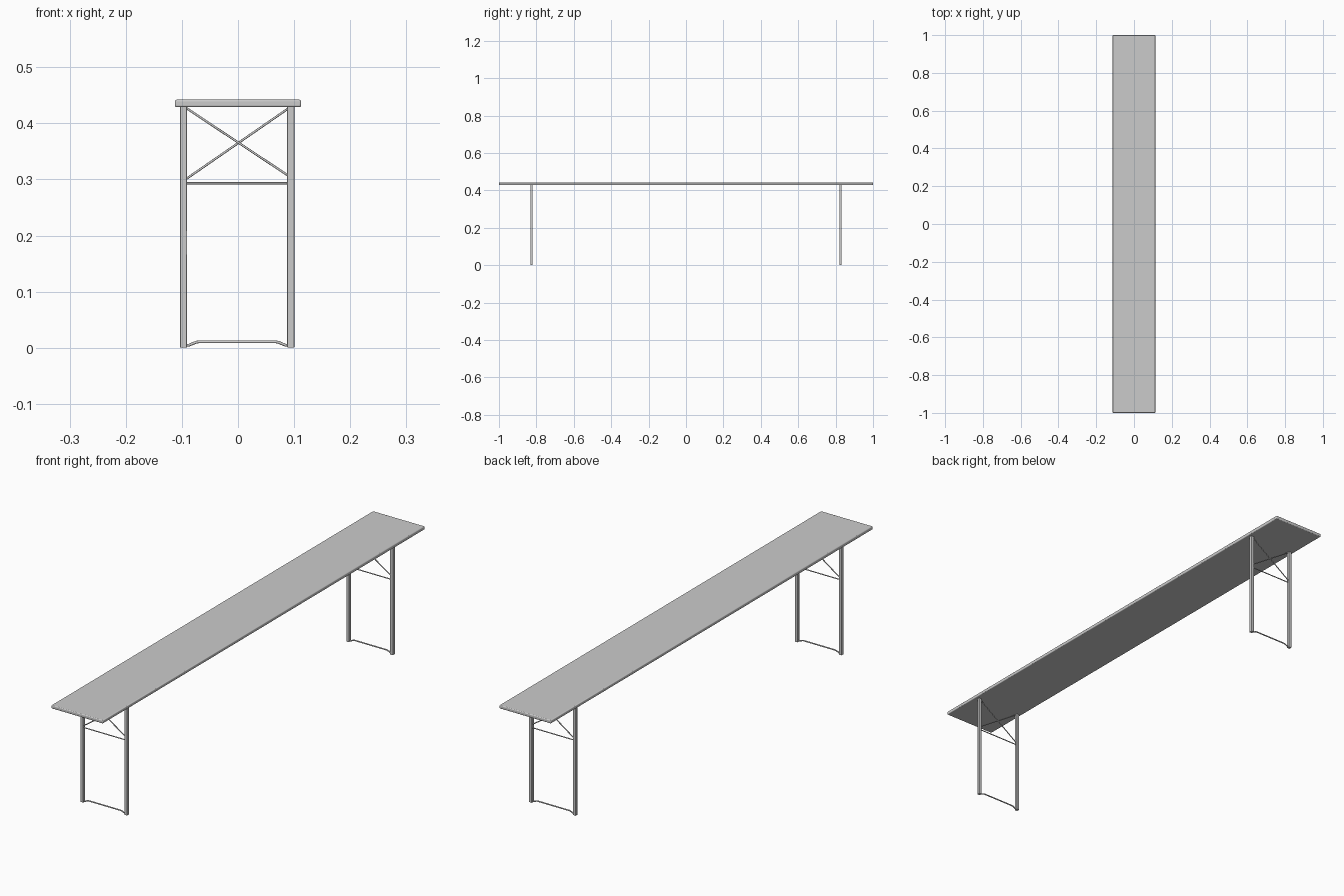
import bpy
from mathutils import Vector

if "Cube" in bpy.data.objects:
    bpy.data.objects.remove(bpy.data.objects["Cube"])


def smooth(ob):
    bpy.ops.object.select_all(action='DESELECT')
    ob.select_set(True)
    bpy.context.view_layer.objects.active = ob
    bpy.ops.object.shade_smooth_by_angle()


def box(name, lo, hi, bevel, segments=2):
    lo, hi = Vector(lo), Vector(hi)
    bpy.ops.mesh.primitive_cube_add(size=1, location=(lo + hi) / 2)
    ob = bpy.context.object
    ob.name = name
    ob.scale = hi - lo
    bpy.ops.object.transform_apply(location=False, rotation=False, scale=True)
    m = ob.modifiers.new("edge_rounding", 'BEVEL')
    m.width, m.segments = bevel, segments
    smooth(ob)
    return ob


def rod(name, points, radius):
    cu = bpy.data.curves.new(name, 'CURVE')
    cu.dimensions = '3D'
    cu.bevel_depth, cu.bevel_resolution = radius, 2
    cu.use_fill_caps = True
    sp = cu.splines.new('POLY')
    sp.points.add(len(points) - 1)
    for p, co in zip(sp.points, points):
        p.co = (*co, 1)
    sp.use_smooth = True
    ob = bpy.data.objects.new(name, cu)
    bpy.context.collection.objects.link(ob)
    return ob


# Seat plank with softened edges
box("seat", (-0.1125, -1, 0.429), (0.1125, 1, 0.442), 0.003, 3)

# Two folding leg frames
CX = -0.0015
for end, s in (("front", -1), ("back", 1)):
    y = s * 0.826
    for side, x in (("left", CX - 0.0955), ("right", CX + 0.0955)):
        box(f"{end}_{side}_leg", (x - 0.0063, y - 0.0065, 0),
            (x + 0.0063, y + 0.0065, 0.431), 0.0012)

    # Horizontal tie and crossed braces
    a, b = CX - 0.092, CX + 0.092
    rod(f"{end}_crossbar", [(a, y, 0.293), (b, y, 0.293)], 0.002)
    rod(f"{end}_brace_a", [(a, y - 0.001, 0.428), (b, y - 0.001, 0.306)], 0.002)
    rod(f"{end}_brace_b", [(a, y + 0.001, 0.300), (b, y + 0.001, 0.427)], 0.002)

    # Foot bar raised in the middle
    half = [(0.092, 0.004), (0.086, 0.0045), (0.074, 0.0095), (0.069, 0.0105)]
    path = [(CX - x, y, z) for x, z in half]
    path += [(CX + x, y, z) for x, z in reversed(half)]
    rod(f"{end}_foot_bar", path, 0.0025)
